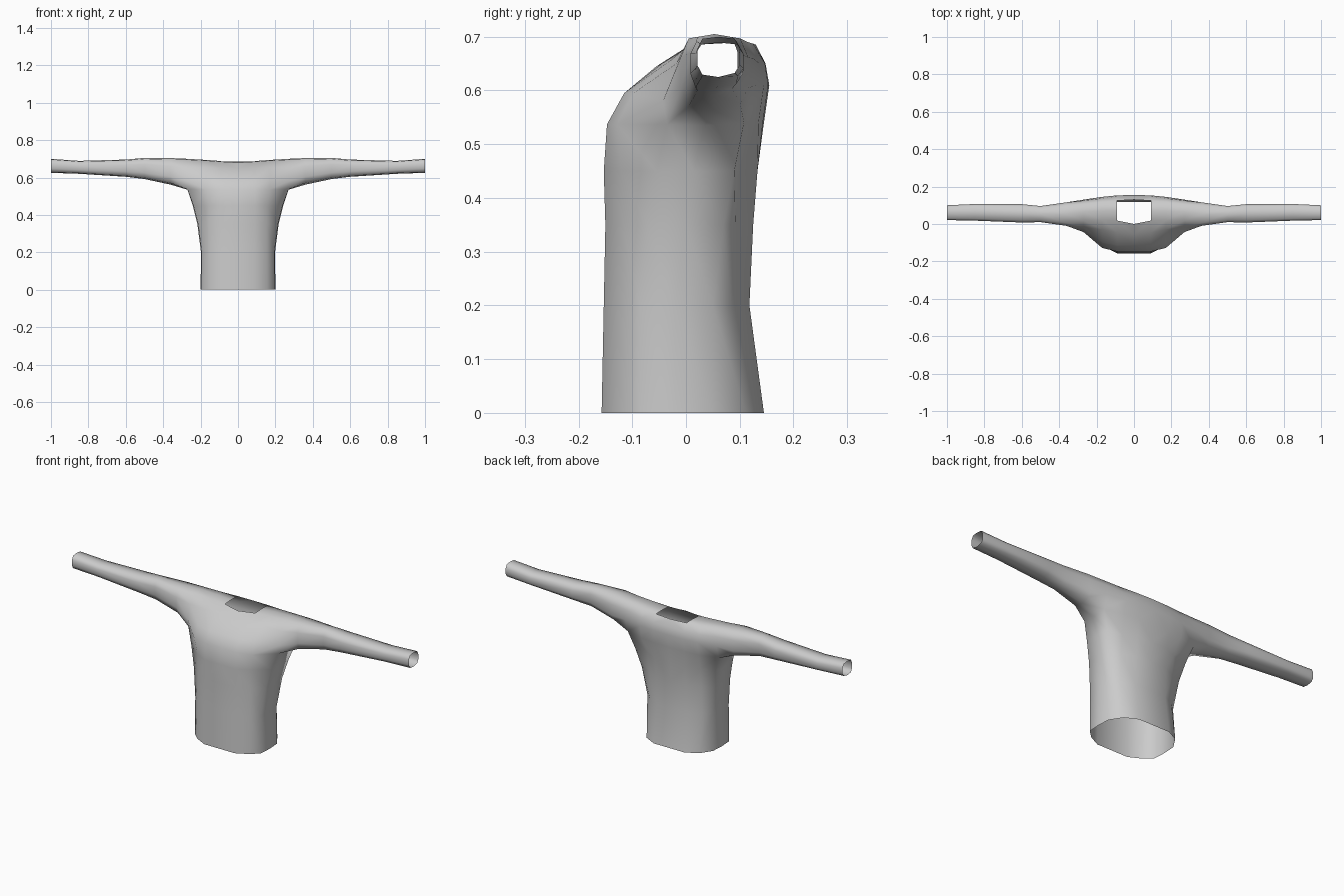
import bpy, bmesh

cube = bpy.data.objects.get("Cube")
if cube:
    bpy.data.objects.remove(cube, do_unlink=True)

# Single cloth colour
cloth = bpy.data.materials.new("light grey cloth")
cloth.use_nodes = True
GREY = (0.6, 0.6, 0.6, 1)
cloth.diffuse_color = GREY
bsdf = next(n for n in cloth.node_tree.nodes if n.type == 'BSDF_PRINCIPLED')
bsdf.inputs["Base Color"].default_value = GREY
bsdf.inputs["Roughness"].default_value = 0.8

bm = bmesh.new()
vert = bm.verts.new

# Torso rows below the armpit: z, side x, then y of front, front side, side, back side, back
TORSO = [
    (0.00, 0.200, -0.157, -0.085, -0.020, 0.050, 0.145),
    (0.20, 0.198, -0.153, -0.085, -0.020, 0.050, 0.118),
    (0.35, 0.217, -0.150, -0.070, 0.000, 0.070, 0.125),
    (0.45, 0.242, -0.153, -0.055, 0.015, 0.090, 0.133),
]
# Yoke sections, front chest over the shoulder to the back: x, then (y, z) points
YOKE = [
    (0.00, [(-.147, .537), (-.115, .595), (-.055, .645), (0, .68), None,
            (.13, .685), (.148, .65), (.155, .61), (.145, .54)]),
    (0.09, [(-.147, .537), (-.115, .595), (-.045, .65), (.018, .685), (.07, .688),
            (.125, .687), (.147, .65), (.153, .61), (.143, .54)]),
    (0.17, [(-.128, .537), (-.098, .595), (-.03, .655), (.02, .69), (.07, .694),
            (.115, .69), (.137, .65), (.145, .61), (.135, .54)]),
    (0.27, [(-.035, .537), (-.043, .58), (-.018, .65), (.018, .695), (.065, .70),
            (.105, .695), (.125, .66), (.13, .61), (.108, .54), (.035, .535)]),
]
# Sleeve rings: x, front y, back y, bottom z, top z
SLEEVE = [
    (0.36, -0.010, 0.116, 0.562, 0.704),
    (0.50, 0.010, 0.096, 0.592, 0.705),
    (0.60, 0.008, 0.106, 0.604, 0.696),
    (0.85, 0.018, 0.107, 0.620, 0.689),
    (1.00, 0.021, 0.100, 0.625, 0.700),
]
# Rounded sleeve outline in a unit square, in the same order as the yoke points
OUTLINE = [(.12, .06), (0, .3), (0, .7), (.12, .95), (.5, 1),
           (.88, .95), (1, .7), (1, .3), (.88, .1), (.5, 0)]

# Yoke and sleeve sections
sections = [[vert((x, *p)) if p else None for p in pts] for x, pts in YOKE]
for x, y0, y1, z0, z1 in SLEEVE:
    sections.append([vert((x, y0 + u * (y1 - y0), z0 + v * (z1 - z0))) for u, v in OUTLINE])

# Torso rows, closed off at the top by the lower edge of the yoke
rows = []
for z, sx, yf, yfs, ys, ybs, yb in TORSO:
    half = [(0, yf), (.09, yf), (.155, yf + .033), (sx - .004, yfs), (sx, ys),
            (sx - .004, ybs), (.155, yb - .033), (.09, yb), (0, yb)]
    rows.append([vert((x, y, z)) for x, y in half])
yoke = sections[:4]
rows.append([s[0] for s in yoke] + [yoke[3][9]] + [s[8] for s in reversed(yoke)])


def bridge(a, b, closed=False):
    """Quads between two point rows, leaving gaps where a point is missing."""
    n = min(len(a), len(b))
    for k in range(n if closed else n - 1):
        j = (k + 1) % n
        quad = (a[k], b[k], b[j], a[j])
        if all(quad):
            bm.faces.new(quad)


for low, high in zip(rows, rows[1:]):
    bridge(high, low)
for i in range(len(sections) - 1):
    bridge(sections[i], sections[i + 1], closed=i >= 3)

for f in bm.faces:
    f.smooth = True
mesh = bpy.data.meshes.new("shirt")
bm.to_mesh(mesh)
bm.free()
mesh.materials.append(cloth)
shirt = bpy.data.objects.new("shirt", mesh)
bpy.context.collection.objects.link(shirt)

# Other half
mirror = shirt.modifiers.new("mirror", 'MIRROR')
mirror.use_axis[0] = True
mirror.use_clip = True
mirror.merge_threshold = 0.001
